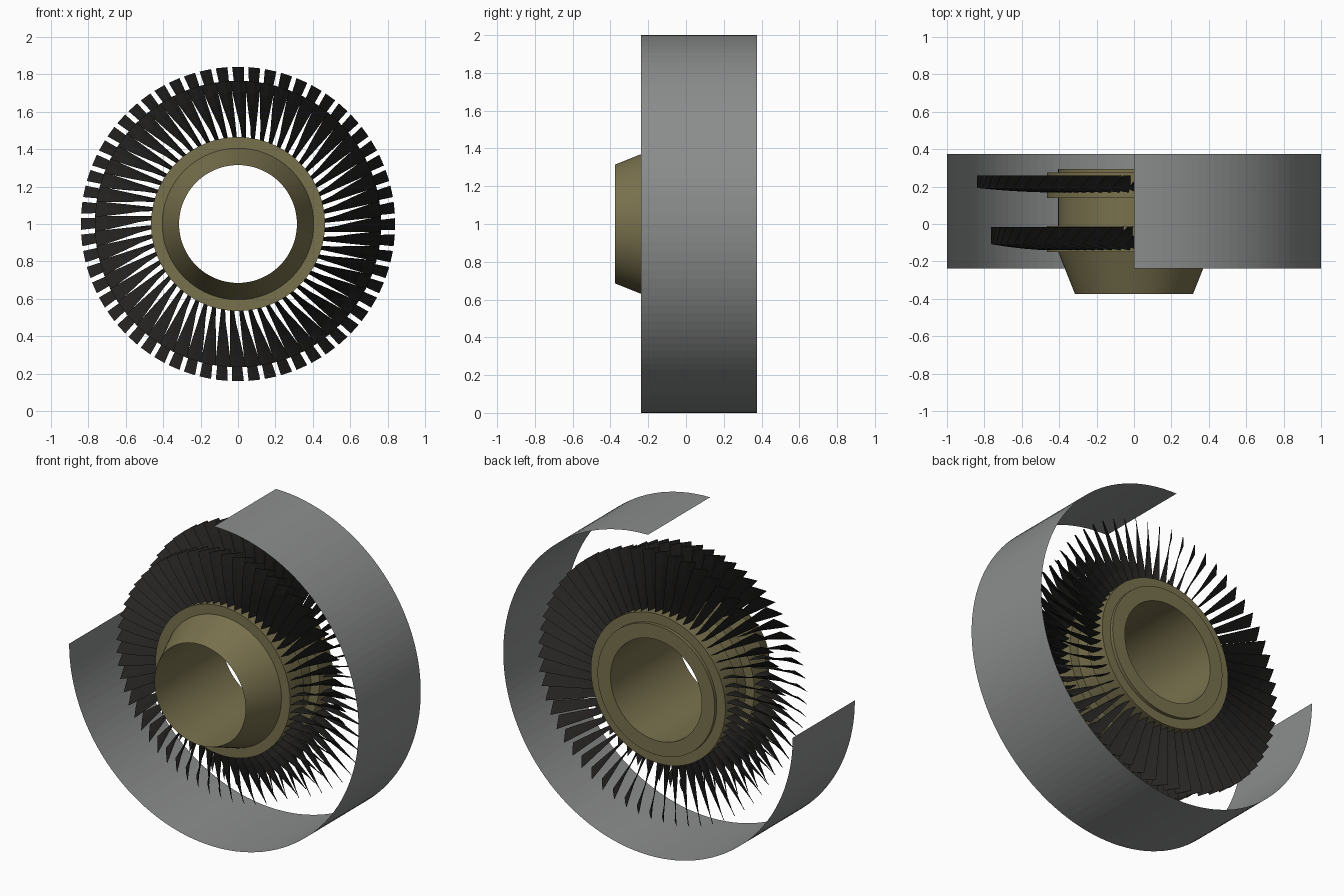
import bpy, bmesh, math
from mathutils import Vector

if "Cube" in bpy.data.objects:
    bpy.data.objects.remove(bpy.data.objects["Cube"])


def material(name, rgb):
    m = bpy.data.materials.new(name)
    m.diffuse_color = (*rgb, 1)
    m.use_nodes = True
    m.node_tree.nodes["Principled BSDF"].inputs["Base Color"].default_value = m.diffuse_color
    return m


OLIVE = material("olive metal", (0.19, 0.165, 0.075))
BLACK = material("dark blade", (0.018, 0.017, 0.016))
GREY = material("casing grey", (0.26, 0.265, 0.265))


def polar(r, y, a):
    # a = clockwise angle from the top, seen from the front
    return Vector((r * math.sin(a), y, 1 + r * math.cos(a)))


def finish(bm, name, mat, smooth=True):
    bmesh.ops.recalc_face_normals(bm, faces=bm.faces)
    me = bpy.data.meshes.new(name)
    bm.to_mesh(me)
    bm.free()
    ob = bpy.data.objects.new(name, me)
    bpy.context.collection.objects.link(ob)
    me.materials.append(mat)
    if smooth:
        bpy.ops.object.select_all(action='DESELECT')
        bpy.context.view_layer.objects.active = ob
        ob.select_set(True)
        bpy.ops.object.shade_smooth_by_angle(angle=math.radians(20))
    return ob


def revolve(name, profile, mat, steps, sweep=math.tau, closed=False, smooth=True):
    bm = bmesh.new()
    full = sweep >= math.tau - 1e-6
    rings = [[bm.verts.new(polar(r, y, sweep * i / steps)) for r, y in profile]
             for i in range(steps if full else steps + 1)]
    n = len(profile)
    for i in range(steps):
        a, b = rings[i], rings[(i + 1) % len(rings)]
        for j in range(n if closed else n - 1):
            k = (j + 1) % n
            bm.faces.new((a[j], a[k], b[k], b[j]))
    return finish(bm, name, mat, smooth)


def blade_row(name, count, y_trail, chord, r_root, r_tip, twist0, twist1):
    # thin lens-section blades, twisted about their trailing edge
    bm = bmesh.new()
    section = [(0, 0), (0.45, 0.045), (1, 0), (0.45, -0.045)]
    levels = 5
    for b in range(count):
        a = math.tau * b / count
        rad = Vector((math.sin(a), 0, math.cos(a)))
        tan = Vector((math.cos(a), 0, -math.sin(a)))
        loops = []
        for k in range(levels + 1):
            f = k / levels
            beta = math.radians(twist0 + (twist1 - twist0) * f)
            fwd = Vector((0, -math.cos(beta), 0)) - tan * math.sin(beta)
            nrm = tan * math.cos(beta) - Vector((0, math.sin(beta), 0))
            thick = chord * (1 - 0.6 * f)
            base = (Vector((0, y_trail, 1)) + rad * (r_root + (r_tip - r_root) * f)
                    + tan * chord * 0.5 * math.sin(math.radians(twist1)))
            loops.append([bm.verts.new(base + fwd * chord * u + nrm * thick * v)
                          for u, v in section])
        for p, q in zip(loops, loops[1:]):
            for j in range(4):
                k = (j + 1) % 4
                bm.faces.new((p[j], p[k], q[k], q[j]))
        bm.faces.new(loops[0])
        bm.faces.new(loops[-1])
    return finish(bm, name, BLACK, smooth=False)


# Hollow hub: front cone, two rotor discs, spacer and rear lip
revolve("hub", [(0.315, -0.375), (0.405, -0.15), (0.465, -0.15), (0.465, -0.01),
                (0.405, -0.01), (0.405, 0.14), (0.465, 0.14), (0.465, 0.275),
                (0.405, 0.275), (0.405, 0.295), (0.315, 0.295)],
        OLIVE, 96, closed=True)

# Front and rear blade rows
blade_row("front_blades", 60, -0.017, 0.124, 0.455, 0.765, 6, 43)
blade_row("rear_blades", 60, 0.26, 0.092, 0.455, 0.84, 6, 43)

# Three-quarter open casing sheet
revolve("casing", [(1.0, -0.238), (1.0, 0.375)], GREY, 96,
        sweep=1.5 * math.pi, smooth=False)
